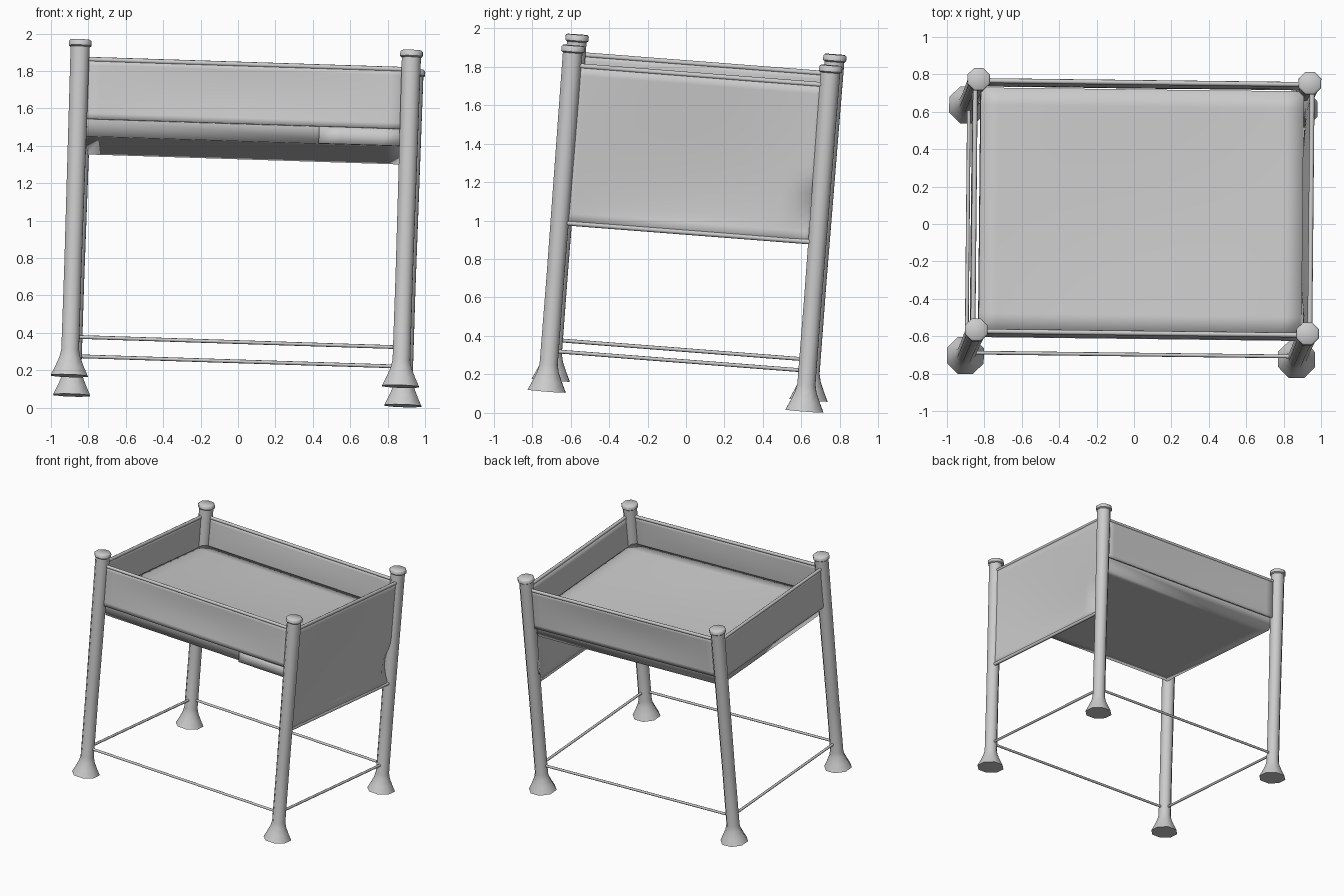
import bpy, bmesh, math
from mathutils import Matrix, Vector

if "Cube" in bpy.data.objects:
    bpy.data.objects.remove(bpy.data.objects["Cube"])

mat = bpy.data.materials.new("light_grey")
mat.use_nodes = True
GREY = (0.6, 0.6, 0.6, 1)
mat.diffuse_color = GREY
mat.node_tree.nodes["Principled BSDF"].inputs["Base Color"].default_value = GREY

# Leaning frame of the whole stand
ez = Vector((0.033, 0.077, 1)).normalized()
ex = Vector((1, -0.012, -0.031))
ex = (ex - ez * ex.dot(ez)).normalized()
ey = ez.cross(ex)
LEAN = Matrix((ex, ey, ez)).transposed().to_4x4()
LEAN.translation = (-0.01, -0.044, 0.09)

HX, HY = 0.886, 0.672         # post centres
TOP, LOW, DEEP = 1.70, 1.38, 0.88     # panel heights along the posts
BED_TOP, BED_LOW = 1.475, 1.29


def finish(name, bm, angle=50):
    bmesh.ops.recalc_face_normals(bm, faces=bm.faces)
    mesh = bpy.data.meshes.new(name)
    bm.to_mesh(mesh)
    bm.free()
    mesh.materials.append(mat)
    ob = bpy.data.objects.new(name, mesh)
    bpy.context.collection.objects.link(ob)
    ob.matrix_world = LEAN
    bpy.ops.object.select_all(action='DESELECT')
    ob.select_set(True)
    bpy.context.view_layer.objects.active = ob
    bpy.ops.object.shade_smooth_by_angle(angle=math.radians(angle))
    return ob


def skin(bm, rings):
    """Join closed rings of points, without end caps."""
    rings = [[bm.verts.new(p) for p in ring] for ring in rings]
    for a, b in zip(rings, rings[1:]):
        for i in range(len(a)):
            j = (i + 1) % len(a)
            bm.faces.new((a[i], a[j], b[j], b[i]))
    return rings


def turned(name, profile, x, y, sides=8):
    bm = bmesh.new()
    angles = [math.tau * (i + 0.5) / sides for i in range(sides)]
    rings = skin(bm, [[(x + r * math.cos(a), y + r * math.sin(a), z) for a in angles]
                      for r, z in profile])
    bm.faces.new(rings[0])
    bm.faces.new(rings[-1])
    return finish(name, bm)


def rod(name, a, b, r, sides=8):
    a, b = Vector(a), Vector(b)
    d = b - a
    m = Matrix.Translation((a + b) / 2) @ d.to_track_quat('Z', 'Y').to_matrix().to_4x4()
    bm = bmesh.new()
    bmesh.ops.create_cone(bm, cap_ends=True, segments=sides, radius1=r, radius2=r,
                          depth=d.length, matrix=m)
    return finish(name, bm)


def sheet(name, place, nu=16, nv=10, thick=0.014):
    """Cloth sheet; place(u, v) gives the point for u, v in 0..1."""
    bm = bmesh.new()
    g = [[bm.verts.new(place(u / nu, v / nv)) for v in range(nv + 1)]
         for u in range(nu + 1)]
    for u in range(nu):
        for v in range(nv):
            bm.faces.new((g[u][v], g[u + 1][v], g[u + 1][v + 1], g[u][v + 1]))
    ob = finish(name, bm)
    mod = ob.modifiers.new("thickness", 'SOLIDIFY')
    mod.thickness = thick
    mod.offset = 0
    return ob


def swell(u, v):
    return math.sin(math.pi * u) * math.sin(math.pi * v)


# Posts with flared feet and caps
POST = [(0.107, 0), (0.082, 0.05), (0.06, 0.1), (0.051, 0.14), (0.05, 0.6),
        (0.055, 1.74), (0.055, 1.765), (0.065, 1.772), (0.065, 1.795), (0.056, 1.803)]
for fb, sy in (("front", -1), ("back", 1)):
    for lr, sx in (("left", 1), ("right", -1)):
        turned(f"{fb}_{lr}_post", POST, sx * HX, sy * HY)

# Long sides: low bar, cloth panel and top hem
for fb, sy in (("front", -1), ("back", 1)):
    rod(f"{fb}_low_bar", (-HX, sy * HY, 0.21), (HX, sy * HY, 0.21), 0.01)
    rod(f"{fb}_top_hem", (-HX, sy * HY, TOP), (HX, sy * HY, TOP), 0.013)
    sheet(f"{fb}_panel", lambda u, v, s=sy: (
        HX * (2 * u - 1), s * (HY - 0.01 * swell(u, v)), LOW + (TOP - LOW) * v))

# Short sides: low bar, top hem, and a shallow or a deep panel
SIDE = HX + 0.015
for lr, sx in (("left", 1), ("right", -1)):
    rod(f"{lr}_low_bar", (sx * HX, -HY, 0.21), (sx * HX, HY, 0.21), 0.01)
    rod(f"{lr}_top_hem", (sx * SIDE, -HY, TOP), (sx * SIDE, HY, TOP), 0.013)

sheet("right_panel", lambda u, v: (
    -SIDE + 0.01 * swell(u, v), HY * (2 * u - 1), LOW + (TOP - LOW) * v))


def deep_panel(u, v):
    # Dented low down, with the back lower corner folded inward
    fold = 0.07 * max(0, (u - 0.9) / 0.1) * math.sin(math.pi * min(1, v / 0.4))
    return (SIDE - 0.03 * swell(u, v ** 0.6) - fold, HY * (2 * u - 1),
            DEEP + (TOP - DEEP) * v)


sheet("left_panel", deep_panel, 20, 16)
rod("left_bottom_hem", (SIDE, -HY, DEEP), (SIDE, HY, DEEP), 0.013)

# Bed: a sagging top sheet over a soft-edged tray
FX, FY = HX - 0.022, HY - 0.02
sheet("bed_top", lambda u, v: (
    FX * (2 * u - 1), FY * (2 * v - 1), BED_TOP - 0.02 * swell(u, v)), 18, 14, 0.01)

bm = bmesh.new()
rings = skin(bm, [
    [(sx * (FX - d), sy * (FY - d), z) for sx, sy in ((-1, -1), (1, -1), (1, 1), (-1, 1))]
    for d, z in ((0, BED_TOP), (0, LOW), (0.02, BED_LOW), (0.1, BED_LOW))])
bm.faces.new(rings[-1])
finish("bed_tray", bm, 82)

# Flat flap on the front edge of the tray
sheet("bed_front_flap", lambda u, v: (
    0.405 + (FX - 0.405) * u, -FY - 0.005, BED_LOW + (LOW - BED_LOW) * v), 4, 2, 0.008)
